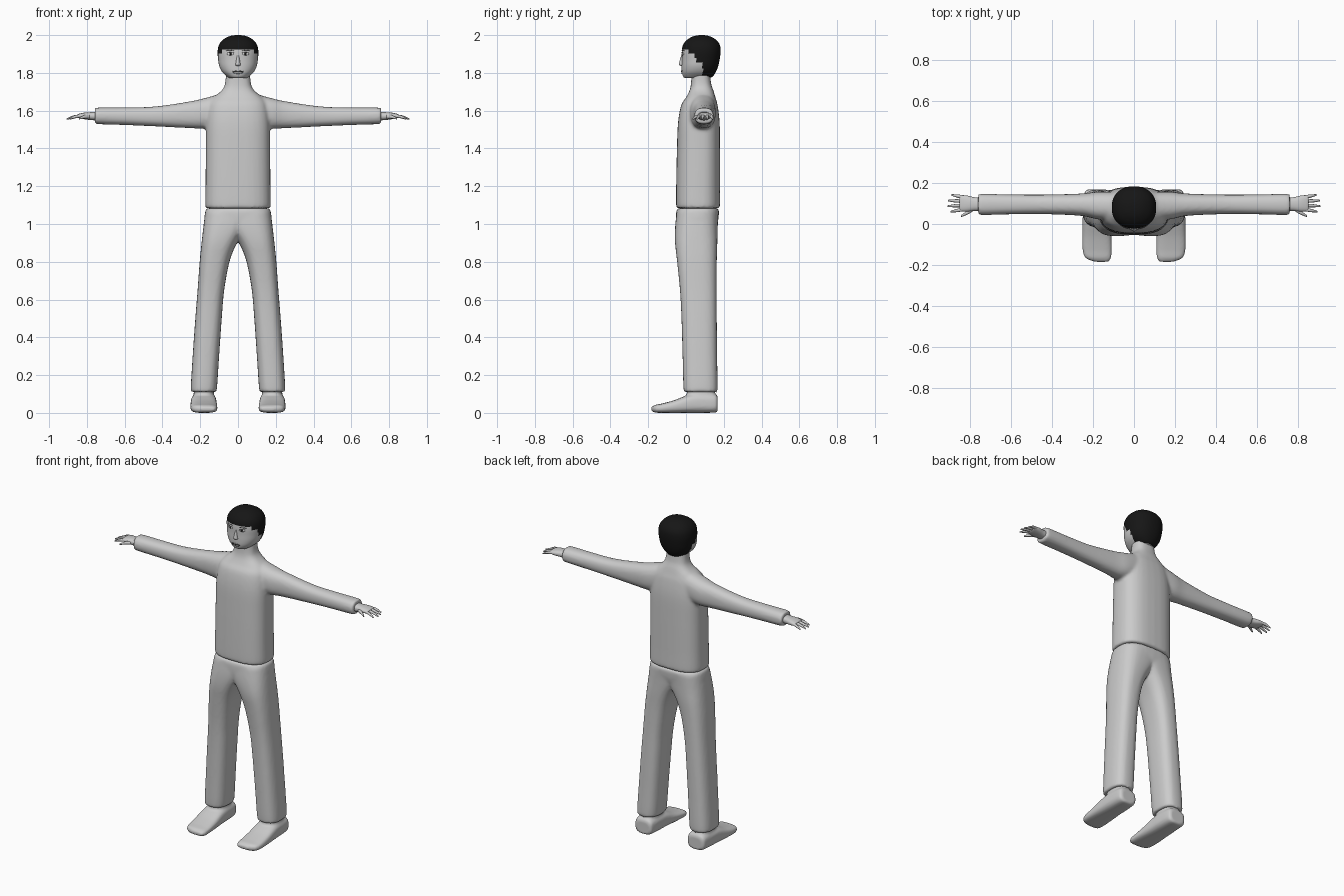
import bpy, bmesh, math
from mathutils import Vector
from mathutils.bvhtree import BVHTree

if "Cube" in bpy.data.objects:
    bpy.data.objects.remove(bpy.data.objects["Cube"])


def material(name, r, g, b):
    m = bpy.data.materials.new(name)
    m.use_nodes = True
    m.diffuse_color = (r, g, b, 1)
    bsdf = m.node_tree.nodes["Principled BSDF"]
    bsdf.inputs["Base Color"].default_value = (r, g, b, 1)
    bsdf.inputs["Roughness"].default_value = 0.6
    return m


GREY = material("plain grey", 0.6, 0.6, 0.6)
BLACK = material("hair black", 0.008, 0.008, 0.008)
DARK = material("dark line", 0.06, 0.06, 0.06)
LIP = material("lip grey", 0.36, 0.36, 0.36)
WHITE = material("eye white", 0.75, 0.75, 0.75)


def spline(rows, steps):
    """Smoothly interpolate between the given stations."""
    out = []
    for i in range(len(rows) - 1):
        quad = [rows[max(i - 1, 0)], rows[i], rows[i + 1], rows[min(i + 2, len(rows) - 1)]]
        for s in range(steps):
            t = s / steps
            out.append([0.5 * (2 * b + (c - a) * t + (2 * a - 5 * b + 4 * c - d) * t * t
                               + (3 * b - a - 3 * c + d) * t ** 3) for a, b, c, d in zip(*quad)])
    return out + [list(rows[-1])]


def loft(bm, axis, rows, power=2.5, sides=32, steps=4, mirror=False):
    """Skin rounded sections; each row is position, then low/high on the two other axes."""
    for flip in ((1, -1) if mirror else (1,)):
        rings = []
        for p, a0, a1, b0, b1 in spline(rows, steps):
            ring = []
            for k in range(sides):
                ang = math.tau * k / sides
                c, s = math.cos(ang), math.sin(ang)
                a = (a0 + a1) / 2 + (a1 - a0) / 2 * math.copysign(abs(c) ** (2 / power), c)
                b = (b0 + b1) / 2 + (b1 - b0) / 2 * math.copysign(abs(s) ** (2 / power), s)
                x, y, z = {"x": (p, a, b), "y": (a, p, b), "z": (a, b, p)}[axis]
                ring.append(bm.verts.new((x * flip, y, z)))
            rings.append(ring)
        for low, high in zip(rings, rings[1:]):
            for k in range(sides):
                n = (k + 1) % sides
                bm.faces.new((low[k], low[n], high[n], high[k]))
        bm.faces.new(rings[0])
        bm.faces.new(rings[-1])


def finish(bm, name, mats=(GREY,), voxel=0, smooth=4):
    bmesh.ops.recalc_face_normals(bm, faces=bm.faces)
    mesh = bpy.data.meshes.new(name)
    bm.to_mesh(mesh)
    bm.free()
    for m in mats:
        mesh.materials.append(m)
    obj = bpy.data.objects.new(name, mesh)
    bpy.context.collection.objects.link(obj)
    mesh.shade_smooth()
    if voxel:
        rem = obj.modifiers.new("blend", "REMESH")
        rem.mode, rem.voxel_size, rem.use_smooth_shade = "VOXEL", voxel, True
        sm = obj.modifiers.new("soften", "SMOOTH")
        sm.factor, sm.iterations = 0.5, smooth
    return obj


def sym(rows):
    return [(z, -h, h, f, b) for z, h, f, b in rows]


# Shirt with neck and sleeves, blended into one skin
bm = bmesh.new()
loft(bm, "z", sym([(1.083, .166, -.045, .172), (1.095, .173, -.052, .18), (1.2, .172, -.052, .18),
                   (1.4, .17, -.048, .18), (1.54, .168, -.042, .178), (1.63, .155, -.025, .167),
                   (1.67, .13, 0, .156), (1.705, .088, .018, .146), (1.74, .069, .026, .134),
                   (1.81, .063, .03, .125)]), 2.7)
loft(bm, "x", [(.06, .02, .155, 1.52, 1.7), (.17, .022, .157, 1.505, 1.668), (.26, .04, .148, 1.508, 1.648),
               (.44, .048, .143, 1.517, 1.622), (.6, .047, .144, 1.524, 1.617), (.745, .044, .146, 1.529, 1.616),
               (.758, .052, .138, 1.537, 1.608)], 2.4, mirror=True)
finish(bm, "shirt", voxel=.009, smooth=5)

# Trousers: pelvis and two legs
bm = bmesh.new()
loft(bm, "z", sym([(.95, .12, -.035, .14), (1.0, .175, -.052, .166), (1.065, .174, -.052, .175),
                   (1.083, .164, -.044, .168)]), 2.7)
loft(bm, "z", [(.112, .122, .24, -.003, .157), (.125, .112, .25, -.013, .167), (.3, .1, .24, -.018, .165),
               (.5, .086, .226, -.024, .163), (.65, .073, .214, -.032, .162), (.8, .045, .203, -.047, .163),
               (.9, .005, .193, -.058, .166), (.98, -.05, .184, -.058, .168), (1.06, -.1, .174, -.05, .172)],
     2.7, mirror=True)
finish(bm, "trousers", voxel=.009)

# Feet: sole shape along y plus an ankle
bm = bmesh.new()
loft(bm, "y", [(.168, .138, .222, .012, .08), (.155, .122, .24, .002, .1), (.08, .115, .247, 0, .105),
               (.02, .113, .25, 0, .098), (-.06, .11, .252, 0, .068), (-.125, .109, .25, 0, .05),
               (-.165, .112, .236, .002, .042), (-.184, .125, .19, .012, .03)], 3, mirror=True)
loft(bm, "z", [(.04, .118, .244, -.005, .165), (.09, .126, .236, .002, .157), (.13, .13, .232, .008, .15)],
     mirror=True)
finish(bm, "feet", voxel=.007, smooth=3)

# Hands: wrist and palm, four fingers, thumb
bm = bmesh.new()
loft(bm, "x", [(.74, .062, .128, 1.548, 1.595), (.775, .064, .13, 1.55, 1.592), (.81, .06, .138, 1.554, 1.59),
               (.84, .062, .14, 1.56, 1.584), (.848, .068, .135, 1.565, 1.58)], 2.4, 20, mirror=True)


def finger(base, tip, width):
    mid = (Vector(base) + Vector(tip)) / 2 + Vector((0, 0, .004))
    rows = [(p[0], p[1] - w, p[1] + w, p[2] - w, p[2] + w)
            for p, w in ((base, width), (mid, width * .95), (tip, width * .45))]
    loft(bm, "x", rows, 2, 10, mirror=True)


for i, reach in enumerate((.893, .907, .904, .888)):
    finger((.83, .071 + .02 * i, 1.572), (reach, .06 + .027 * i, 1.556), .0085)
finger((.785, .07, 1.568), (.842, .038, 1.558), .01)
finish(bm, "hands")

# Head, with the hair coloured by a stepped hairline
bm = bmesh.new()
loft(bm, "z", sym([(1.772, .045, -.006, .125), (1.782, .06, -.016, .143), (1.805, .084, -.022, .158),
                   (1.835, .099, -.023, .17), (1.87, .105, -.022, .178), (1.91, .108, -.022, .183),
                   (1.945, .102, -.017, .18), (1.972, .084, .002, .163), (1.99, .056, .03, .135),
                   (1.998, .03, .056, .11), (2.0, .006, .08, .09)]), 2.25, 64, 5)
bm.normal_update()
tree = BVHTree.FromBMesh(bm)
for f in bm.faces:
    c = f.calc_center_median()
    line = 1.922 if c.y < .01 else 1.904 if c.y < .05 else 1.858 if c.y < .088 else 1.776
    f.material_index = int(c.z > line)
finish(bm, "head", (GREY, BLACK))

# Nose
bm = bmesh.new()
loft(bm, "z", sym([(1.836, .008, -.027, 0), (1.843, .015, -.036, 0), (1.855, .012, -.036, 0),
                   (1.88, .008, -.029, 0), (1.905, .006, -.02, 0)]), 2, 16)
finish(bm, "nose")


def decal(name, mat, cx, cz, rx, rz, lift, mirror=True):
    """Thin oval laid on the face surface."""
    bm = bmesh.new()
    for side in ((1, -1) if mirror else (1,)):
        def point(x, z):
            hit = tree.ray_cast(Vector((x, -1, z)), Vector((0, 1, 0)))[0]
            return bm.verts.new((x, hit.y - lift, z))
        mid = point(cx * side, cz)
        rings = [[point(cx * side + r * rx * math.cos(a), cz + r * rz * math.sin(a))
                  for a in (math.tau * k / 20 for k in range(20))] for r in (.5, 1)]
        for k in range(20):
            n = (k + 1) % 20
            bm.faces.new((mid, rings[0][k], rings[0][n]))
            bm.faces.new((rings[0][k], rings[1][k], rings[1][n], rings[0][n]))
    obj = finish(bm, name, (mat,))
    obj.modifiers.new("thickness", "SOLIDIFY").thickness = .001
    return obj


# Eyes, brows and mouth
decal("eye_whites", WHITE, .041, 1.9, .017, .007, .002)
decal("irises", BLACK, .039, 1.9, .007, .0068, .0035)
decal("upper_lids", DARK, .041, 1.907, .019, .0025, .004)
decal("brows", DARK, .043, 1.918, .022, .0022, .003)
decal("lips", LIP, 0, 1.804, .027, .009, .002, False)
decal("mouth_line", DARK, 0, 1.808, .03, .003, .004, False)
